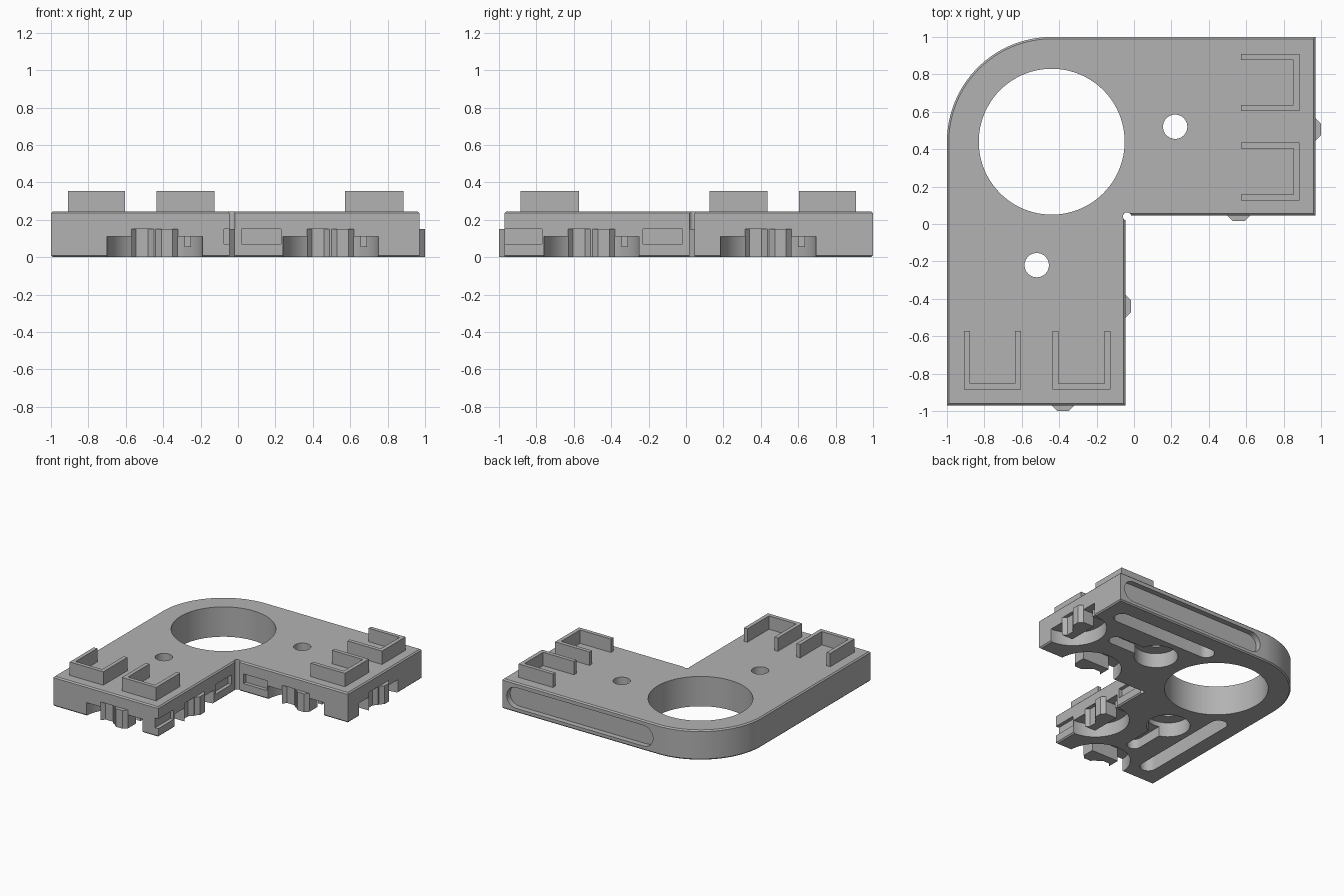
import bpy, bmesh, math
from mathutils import Matrix, Vector

if "Cube" in bpy.data.objects:
    bpy.data.objects.remove(bpy.data.objects["Cube"])

grey = bpy.data.materials.new("plain_grey")
grey.use_nodes = True
GREY = (0.45, 0.45, 0.45, 1)
grey.diffuse_color = GREY
grey.node_tree.nodes["Principled BSDF"].inputs["Base Color"].default_value = GREY

# The two arms mirror each other across the diagonal
IDENT = Matrix.Identity(4)
DIAG = Matrix(((0, -1, 0, 0), (-1, 0, 0, 0), (0, 0, 1, 0), (0, 0, 0, 1)))
ARMS = (("front", IDENT), ("side", DIAG))
TOP = 0.245


def arc(cx, cy, r, a0, a1, n):
    """Points along an arc, angles in degrees."""
    return [(cx + r * math.cos(math.radians(a0 + (a1 - a0) * i / n)),
             cy + r * math.sin(math.radians(a0 + (a1 - a0) * i / n))) for i in range(n + 1)]


def circle(cx, cy, r, n=48):
    return arc(cx, cy, r, 0, 360, n)[:-1]


def stadium(x, y0, y1, r):
    return arc(x, y1 - r, r, 0, 180, 12) + arc(x, y0 + r, r, 180, 360, 12)


def rect(x0, x1, y0, y1):
    return [(x0, y0), (x1, y0), (x1, y1), (x0, y1)]


def prism(name, pts, z0, z1, frame=IDENT, chamfer=0.0):
    """Extrude an outline from z0 to z1, then place it with frame."""
    bm = bmesh.new()
    face = bm.faces.new([bm.verts.new((x, y, z0)) for x, y in pts])
    new = bmesh.ops.extrude_face_region(bm, geom=[face])["geom"]
    bmesh.ops.translate(bm, vec=(0, 0, z1 - z0),
                        verts=[v for v in new if isinstance(v, bmesh.types.BMVert)])
    if chamfer:
        rims = [e for e in bm.edges if abs(e.verts[0].co.z - e.verts[1].co.z) < 1e-5]
        bmesh.ops.bevel(bm, geom=rims, offset=chamfer, segments=1, affect='EDGES')
    bm.transform(frame)
    bmesh.ops.recalc_face_normals(bm, faces=bm.faces[:])
    mesh = bpy.data.meshes.new(name)
    bm.to_mesh(mesh)
    bm.free()
    mesh.materials.append(grey)
    ob = bpy.data.objects.new(name, mesh)
    bpy.context.collection.objects.link(ob)
    return ob


# L-shaped base with one rounded corner
outline = ([(-1, -0.97), (-0.045, -0.97), (-0.045, 0.045), (0.97, 0.045), (0.97, 1)]
           + arc(-0.44, 0.44, 0.56, 90, 180, 32))
base = prism("corner_base", outline, 0, TOP, chamfer=0.01)
steps = []


def cut(*args):
    ob = prism("cutter", *args)
    ob.hide_render = True
    steps.append((ob, 'DIFFERENCE'))


def add(*args):
    steps.append((prism("clip", *args), 'UNION'))


# Large round opening and relief hole in the inner corner
cut(circle(-0.44, 0.44, 0.39, 96), -0.1, 0.5)
cut(circle(-0.037, 0.04, 0.022, 24), -0.1, 0.5)

for label, m in ARMS:
    # Screw hole with a keyhole recess underneath
    cut(circle(-0.52, -0.22, 0.065), -0.1, 0.5, m)
    cut(circle(-0.52, -0.22, 0.165), -0.1, 0.12, m)
    cut(stadium(-0.51, -0.66, -0.25, 0.055), -0.1, 0.08, m)
    # Long groove underneath
    cut(stadium(-0.8, -0.85, 0.1, 0.065), -0.1, 0.12, m)
    # Long shallow slot in the outer side: outline x becomes height
    upright = Matrix(((0, 0, 1, 0), (0, 1, 0, 0), (1, 0, 0, 0), (0, 0, 0, 1)))
    cut(stadium(0.12, -0.93, 0.4, 0.085), -1.1, -0.955, m @ upright)

# Shallow rectangular pockets on the inner sides
cut(rect(-0.075, 0, -1.1, -0.77), 0.07, 0.15)
cut(rect(-0.075, 0, -0.23, -0.02), 0.07, 0.15)
cut(rect(0.02, 0.23, 0, 0.075), 0.07, 0.15)

# Connector ports: half-round cavity, clip with a nub on one half and a socket on the other
clip = [(-0.125, 0.1), (-0.125, 0), (0.005, 0), (0.035, -0.03),
        (0.095, -0.03), (0.125, 0), (0.125, 0.1)]
socket = [(-0.125, -0.05), (-0.125, 0), (-0.1, 0.03), (-0.035, 0.03), (-0.005, 0), (-0.005, -0.05)]
ports = ((-0.445, -0.97, 0), (0.495, 0.045, 0), (0.97, 0.44, 90), (-0.045, -0.505, 90))
for x, y, angle in ports:
    m = Matrix.Translation((x, y, 0)) @ Matrix.Rotation(math.radians(angle), 4, 'Z')
    cut([(-0.255, -0.1), (0.255, -0.1)] + arc(0, 0, 0.255, 0, 180, 32), -0.1, 0.11, m)
    add(clip, 0, 0.15, m)
    cut(socket, -0.1, 0.15, m)
    add(rect(0.16, 0.195, 0.06, 0.14), 0.055, 0.13, m)

# Carry out the cuts and joins, then drop the helpers
for ob, operation in steps:
    mod = base.modifiers.new("shape", 'BOOLEAN')
    mod.object, mod.operation, mod.solver = ob, operation, 'EXACT'
result = bpy.data.meshes.new_from_object(
    base.evaluated_get(bpy.context.evaluated_depsgraph_get()))
base.modifiers.clear()
base.data = result
base.data.materials.clear()
base.data.materials.append(grey)
for ob, _ in steps:
    bpy.data.objects.remove(ob)

# U-shaped brackets on top of each arm
for label, m in ARMS:
    for side, x0, x1 in (("outer", -0.91, -0.605), ("inner", -0.435, -0.125)):
        y0, y1, t = -0.885, -0.572, 0.032
        bracket = [(x0, y0), (x1, y0), (x1, y1), (x1 - t, y1), (x1 - t, y0 + t),
                   (x0 + t, y0 + t), (x0 + t, y1), (x0, y1)]
        prism(f"{label}_{side}_bracket", bracket, TOP - 0.01, 0.355, m)

# Smooth the curved walls, keep the edges sharp
bpy.ops.object.select_all(action='DESELECT')
base.select_set(True)
bpy.context.view_layer.objects.active = base
bpy.ops.object.shade_smooth_by_angle(angle=math.radians(30))
